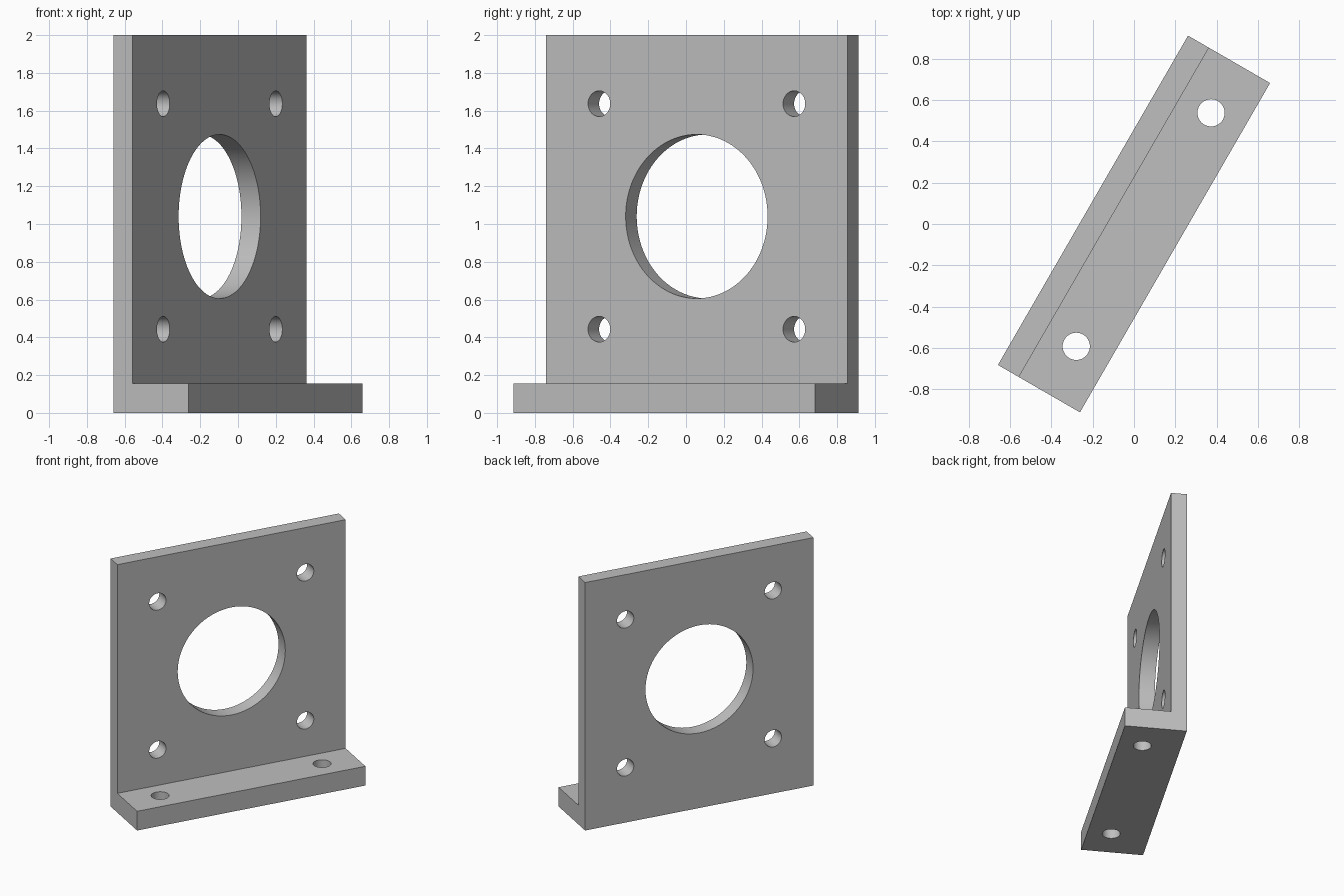
import bpy
import bmesh
from math import radians
from mathutils import Matrix

if "Cube" in bpy.data.objects:
    bpy.data.objects.remove(bpy.data.objects["Cube"], do_unlink=True)

LENGTH, DEPTH, HEIGHT = 1.842, 0.459, 2.0
WALL, FOOT = 0.117, 0.155
TURN = Matrix.Rotation(radians(60), 4, "Z")

grey = bpy.data.materials.new("plain grey")
grey.use_nodes = True
colour = (0.52, 0.52, 0.52, 1)
grey.diffuse_color = colour
grey.node_tree.nodes["Principled BSDF"].inputs["Base Color"].default_value = colour


def make_object(name, bm):
    bmesh.ops.recalc_face_normals(bm, faces=bm.faces)
    mesh = bpy.data.meshes.new(name)
    bm.to_mesh(mesh)
    bm.free()
    mesh.materials.append(grey)
    obj = bpy.data.objects.new(name, mesh)
    bpy.context.collection.objects.link(obj)
    return obj


def add_drill(bm, radius, centre, upright, segments):
    spin = Matrix() if upright else Matrix.Rotation(radians(90), 4, "X")
    bmesh.ops.create_cone(bm, cap_ends=True, segments=segments, radius1=radius,
                          radius2=radius, depth=0.4,
                          matrix=Matrix.Translation(centre) @ spin)


# L-shaped bracket: side profile extruded along its length
back, front = DEPTH / 2, -DEPTH / 2
profile = [(front, 0), (back, 0), (back, HEIGHT), (back - WALL, HEIGHT),
           (back - WALL, FOOT), (front, FOOT)]
bm = bmesh.new()
side = bm.faces.new([bm.verts.new((-LENGTH / 2, y, z)) for y, z in profile])
swept = bmesh.ops.extrude_face_region(bm, geom=[side])["geom"]
bmesh.ops.translate(bm, vec=(LENGTH, 0, 0),
                    verts=[v for v in swept if isinstance(v, bmesh.types.BMVert)])
bracket = make_object("angle_bracket", bm)

# Large opening, four wall bolt holes and two foot bolt holes
bm = bmesh.new()
wall_y, hole_z = back - WALL / 2, 1.04
add_drill(bm, 0.434, (0, wall_y, hole_z), False, 96)
for sx in (-1, 1):
    add_drill(bm, 0.066, (sx * 0.653, -0.054, FOOT / 2), True, 48)
    for sz in (-1, 1):
        add_drill(bm, 0.068, (sx * 0.596, wall_y, hole_z + sz * 0.597), False, 48)
drills = make_object("hole_cutter", bm)
drills.hide_render = True

# Cut the holes, then drop the cutter
cut = bracket.modifiers.new("holes", "BOOLEAN")
cut.operation = "DIFFERENCE"
cut.solver = "EXACT"
cut.object = drills
bpy.ops.object.select_all(action="DESELECT")
bpy.context.view_layer.objects.active = bracket
bracket.select_set(True)
bpy.ops.object.modifier_apply(modifier=cut.name)
bpy.data.objects.remove(drills, do_unlink=True)

# Smooth hole walls with crisp edges, bracket turned on the ground
bracket.data.transform(TURN)
bpy.ops.object.shade_smooth_by_angle(angle=radians(30))
